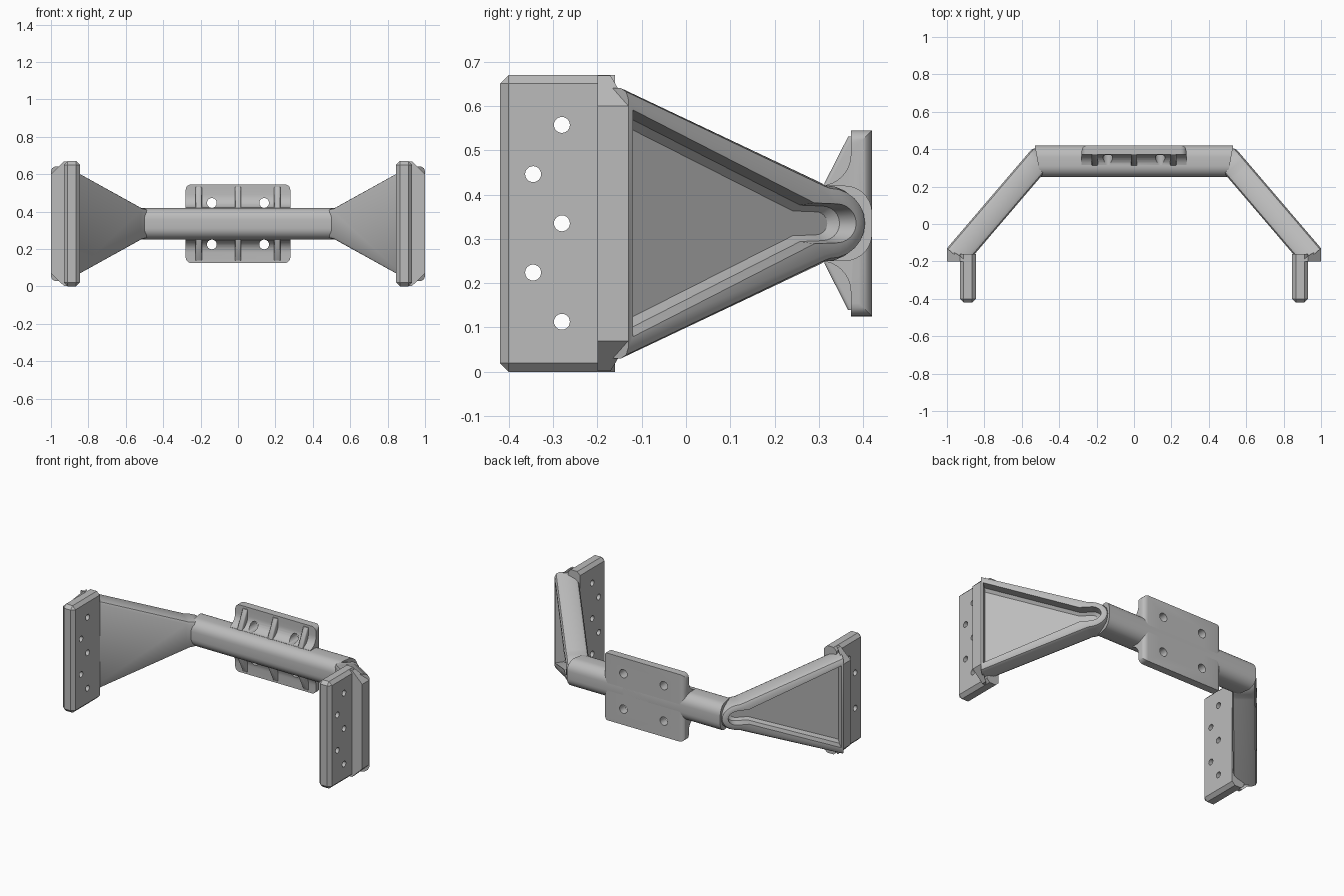
import bpy, bmesh
from math import sin, cos, pi, radians
from mathutils import Matrix, Vector

cube = bpy.data.objects.get("Cube")
if cube:
    bpy.data.objects.remove(cube, do_unlink=True)

MID = 0.335  # height of the beam axis

grey = bpy.data.materials.new("matte_grey")
grey.use_nodes = True
grey.diffuse_color = (0.5, 0.5, 0.5, 1)
grey.node_tree.nodes["Principled BSDF"].inputs["Base Color"].default_value = (0.5, 0.5, 0.5, 1)


def finish(name, bm, mirror=False):
    bmesh.ops.recalc_face_normals(bm, faces=bm.faces)
    mesh = bpy.data.meshes.new(name)
    bm.to_mesh(mesh)
    bm.free()
    mesh.materials.append(grey)
    obj = bpy.data.objects.new(name, mesh)
    bpy.context.collection.objects.link(obj)
    if mirror:
        obj.modifiers.new("mirror", "MIRROR")
    return obj


def activate(obj):
    bpy.ops.object.select_all(action='DESELECT')
    obj.select_set(True)
    bpy.context.view_layer.objects.active = obj


def smooth(obj):
    activate(obj)
    bpy.ops.object.shade_smooth_by_angle(angle=radians(32))


def loft(rings, bm=None):
    """Skin equal-length rings of points and cap both ends."""
    bm = bm or bmesh.new()
    loops = [[bm.verts.new(p) for p in ring] for ring in rings]
    n = len(loops[0])
    for a, b in zip(loops, loops[1:]):
        for i in range(n):
            j = (i + 1) % n
            bm.faces.new((a[i], a[j], b[j], b[i]))
    bm.faces.new(loops[0])
    bm.faces.new(loops[-1])
    return bm


def extrude_x(profile, x0, x1, bm=None):
    return loft([[(x, y, MID + h) for y, h in profile] for x in (x0, x1)], bm)


def drill(obj, centres, radius, axis, depth):
    """Cut round holes through an object."""
    bm = bmesh.new()
    turn = Matrix.Rotation(pi / 2, 4, 'Y' if axis == 'X' else 'X')
    for c in centres:
        bmesh.ops.create_cone(bm, cap_ends=True, segments=24, radius1=radius, radius2=radius,
                              depth=depth, matrix=Matrix.Translation(c) @ turn)
    cutter = finish("hole_cutter", bm)
    cutter.hide_render = True
    mod = obj.modifiers.new("holes", "BOOLEAN")
    mod.operation = 'DIFFERENCE'
    mod.solver = 'EXACT'
    mod.object = cutter
    activate(obj)
    bpy.ops.object.modifier_apply(modifier="holes")
    bpy.data.objects.remove(cutter, do_unlink=True)


# Cross beam: rounded square section with mitred ends
section = []
for k, (sy, sz) in enumerate([(1, 1), (-1, 1), (-1, -1), (1, -1)]):
    for i in range(8):
        a = (k + i / 7) * pi / 2
        section.append((0.335 + sy * 0.023 + 0.062 * cos(a), sz * 0.023 + 0.062 * sin(a)))
ends = [[(s * (0.5 + (y - 0.25) * 0.18), y, MID + h) for y, h in section] for s in (-1, 1)]
smooth(finish("cross_beam", loft(ends)))


# Flared arms: keyhole outline lofted through the slab thickness, then into the pocket
def keyhole(depth, end_y, end_h, neck_y, neck_h, tip_y, r):
    half = [(end_y, end_h), (neck_y, neck_h)]
    half += [(tip_y + r * sin(k * pi / 12), r * cos(k * pi / 12)) for k in range(7)]
    outline = half + [(y, -h) for y, h in reversed(half[:-1])]
    return [(0.53 + (0.42 - y) * 0.855 - depth * 0.76, y - depth * 0.65, MID + h)
            for y, h in outline]


arm = loft([
    keyhole(0.133, -0.13, 0.285, 0.315, 0.072, 0.33, 0.066),
    keyhole(0.126, -0.13, 0.298, 0.318, 0.085, 0.33, 0.079),
    keyhole(0.110, -0.13, 0.305, 0.320, 0.092, 0.33, 0.086),
    keyhole(0.026, -0.13, 0.305, 0.320, 0.092, 0.33, 0.086),
    keyhole(0.008, -0.13, 0.297, 0.317, 0.084, 0.33, 0.079),
    keyhole(0.000, -0.13, 0.280, 0.312, 0.070, 0.33, 0.066),
    keyhole(0.000, -0.12, 0.256, 0.290, 0.046, 0.34, 0.044),
    keyhole(0.050, -0.12, 0.250, 0.290, 0.041, 0.34, 0.039),
    keyhole(0.065, -0.12, 0.232, 0.283, 0.028, 0.335, 0.026),
])
smooth(finish("flared_arm", arm, mirror=True))

# Wedge at the foot of each arm, chamfered at top and bottom
wide = [(1.0, -0.2), (1.0, -0.13), (0.92, -0.2)]
narrow = [(0.93, -0.2), (0.93, -0.17), (0.9, -0.2)]
levels = [(narrow, -0.333), (wide, -0.265), (wide, 0.265), (narrow, 0.333)]
wedge = loft([[(x, y, MID + h) for x, y in pts] for pts, h in levels])
finish("arm_foot_wedge", wedge, mirror=True)

# Side plates with chamfered front and ends, drilled in a zigzag
bm = bmesh.new()
bmesh.ops.create_cube(bm, size=1, matrix=Matrix.Translation((0.888, -0.29, MID))
                      @ Matrix.Diagonal((0.085, 0.26, 0.67, 1)))
chamfer = [e for e in bm.edges if all(v.co.y < -0.3 for v in e.verts)
           or all(v.co.z > 0.6 for v in e.verts) or all(v.co.z < 0.1 for v in e.verts)]
chamfer = [e for e in chamfer if not all(v.co.y > -0.2 for v in e.verts)]
bmesh.ops.bevel(bm, geom=chamfer, offset=0.02, segments=1, affect='EDGES')
plate = finish("side_plate", bm)
drill(plate, [(0.888, -0.28 if i % 2 == 0 else -0.345, MID + (i - 2) * 0.111) for i in range(5)],
      0.018, 'X', 0.3)
plate.modifiers.new("mirror", "MIRROR")
smooth(plate)

# Mounting plate with coves running into the beam
half = [(0.42, 0.21), (0.372, 0.21)]
half += [(0.302 + 0.07 * cos(a), 0.155 - 0.07 * sin(a))
         for a in [k * pi / 16 for k in range(8)]]
profile = half + [(y, -h) for y, h in reversed(half)]
bm = extrude_x(profile, -0.28, 0.28)
corners = [e for e in bm.edges
           if all(abs(abs(v.co.z - MID) - 0.21) < 0.001 for v in e.verts)
           and abs(e.verts[0].co.x - e.verts[1].co.x) < 0.001]
bmesh.ops.bevel(bm, geom=corners, offset=0.03, segments=5, profile=0.5, affect='EDGES')
mount = finish("mounting_plate", bm)
drill(mount, [(x, 0.36, MID + h) for x in (-0.14, 0.14) for h in (-0.111, 0.111)],
      0.026, 'Y', 0.3)
smooth(mount)

# Stiffening ribs above and below the beam
bm = bmesh.new()
for x in (-0.21, 0, 0.21):
    for s in (-1, 1):
        rib = [(0.312, s * 0.07), (0.312, s * 0.09), (0.366, s * 0.196),
               (0.4, s * 0.196), (0.4, s * 0.07)]
        extrude_x(rib, x - 0.017, x + 0.017, bm)
long_edges = [e for e in bm.edges if abs(e.verts[0].co.x - e.verts[1].co.x) < 0.001
              and all(v.co.y < 0.37 and abs(v.co.z - MID) > 0.08 for v in e.verts)]
bmesh.ops.bevel(bm, geom=long_edges, offset=0.009, segments=3, profile=0.5, affect='EDGES')
smooth(finish("stiffening_ribs", bm))
